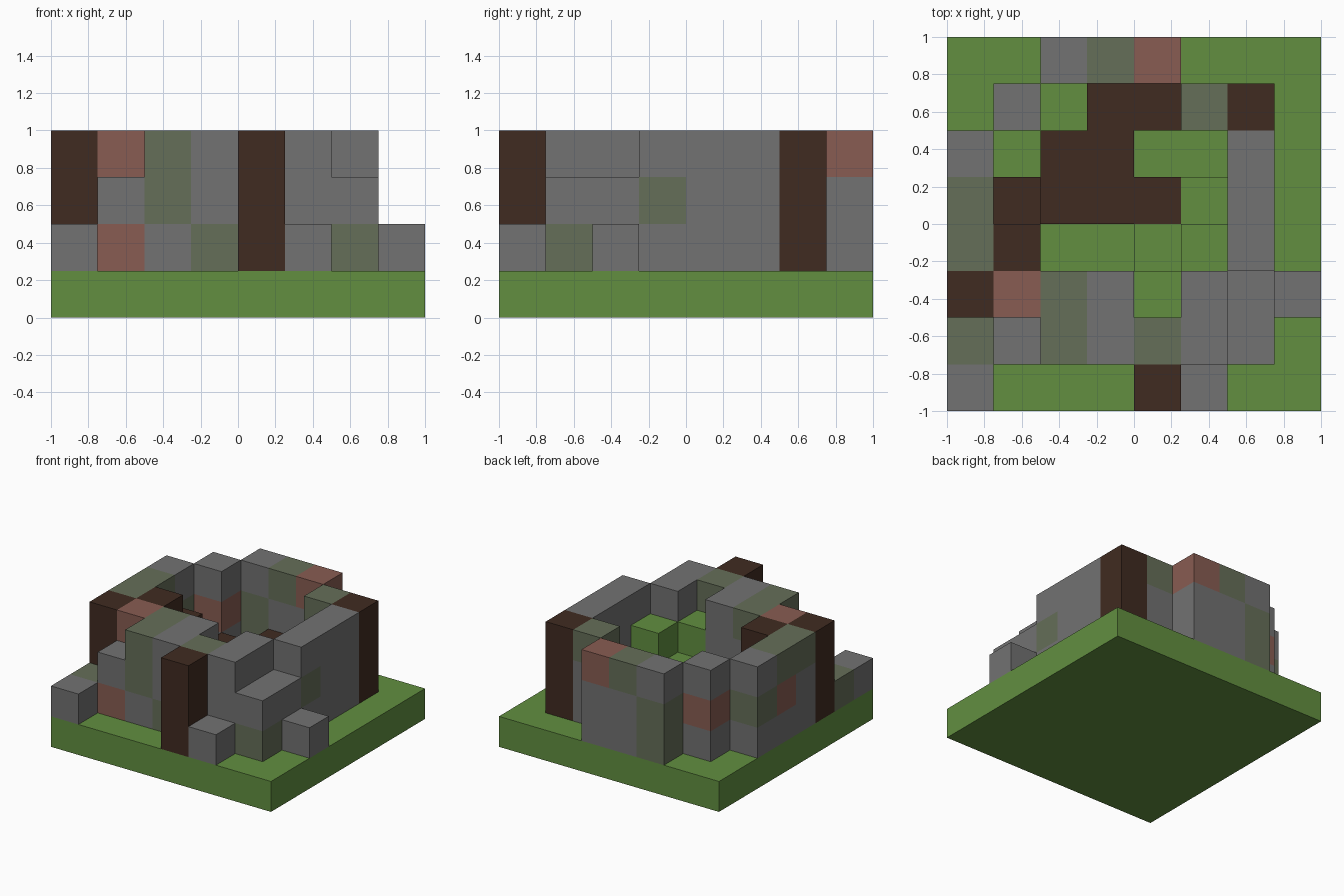
import bpy
import bmesh
from mathutils import Vector

cube = bpy.data.objects.get("Cube")
if cube:
    bpy.data.objects.remove(cube, do_unlink=True)

CELL = 0.25
SIZE = 8

# Floor plans from the ground up; each plan runs from the back row to the front row
# G grass, S stone, M mossy stone, B brick, D dark wood
PLANS = [
    ["G" * SIZE] * SIZE,
    ["..MSS...",
     ".S.DDSD.",
     "S.DD..S.",
     "SDDDDGS.",
     "SD..GGS.",
     "DSSSGSSS",
     "MBSMMSM.",
     "S...DS.."],
    ["..MSS...",
     ".B...SD.",
     "M.....S.",
     "BD....S.",
     "SD...GM.",
     "DSSSGSS.",
     ".SMSMSS.",
     "....D..."],
    ["..SMB...",
     ".S...MD.",
     "S.....S.",
     "M.....S.",
     "MD....S.",
     "DBMS.S..",
     "..MSMS..",
     "....D..."],
]

# Part name, material name and linear colour of each block type
PARTS = {
    "G": ("grass_ground", "grass green", (0.122, 0.275, 0.051)),
    "S": ("stone_walls", "stone grey", (0.168, 0.168, 0.168)),
    "M": ("mossy_stones", "moss grey", (0.130, 0.156, 0.098)),
    "B": ("brick_blocks", "brick red", (0.246, 0.107, 0.084)),
    "D": ("wood_posts_and_floor", "dark wood", (0.051, 0.024, 0.015)),
}


def block(cell):
    """Block type at a grid cell, or '.' where it is empty."""
    x, y, z = cell
    if 0 <= x < SIZE and 0 <= y < SIZE and 0 <= z < len(PLANS):
        return PLANS[z][SIZE - 1 - y][x]
    return "."


def add_side(bm, cell, axis, sign):
    """Add one outward-facing square side of a block."""
    normal, u = Vector(), Vector()
    normal[axis] = sign
    u[(axis + 1) % 3] = 1
    v = normal.cross(u)
    middle = Vector(cell) + Vector((0.5, 0.5, 0.5)) + normal / 2
    offset = Vector((SIZE / 2, SIZE / 2, 0))
    corners = [middle - u / 2 - v / 2, middle + u / 2 - v / 2,
               middle + u / 2 + v / 2, middle - u / 2 + v / 2]
    bm.faces.new([bm.verts.new((c - offset) * CELL) for c in corners])


def make_material(name, rgb):
    mat = bpy.data.materials.new(name)
    mat.use_nodes = True
    mat.diffuse_color = (*rgb, 1)
    shader = mat.node_tree.nodes["Principled BSDF"]
    shader.inputs["Base Color"].default_value = (*rgb, 1)
    shader.inputs["Roughness"].default_value = 0.9
    return mat


cells = [(x, y, z) for z in range(len(PLANS)) for y in range(SIZE) for x in range(SIZE)]

# One object per block type, keeping only the exposed sides
for kind, (part, colour, rgb) in PARTS.items():
    bm = bmesh.new()
    for cell in cells:
        if block(cell) != kind:
            continue
        for axis in range(3):
            for sign in (-1, 1):
                neighbour = list(cell)
                neighbour[axis] += sign
                if block(neighbour) == ".":
                    add_side(bm, cell, axis, sign)
    bmesh.ops.remove_doubles(bm, verts=bm.verts, dist=0.001)
    bmesh.ops.dissolve_limit(bm, angle_limit=0.01, verts=bm.verts, edges=bm.edges)
    mesh = bpy.data.meshes.new(part)
    bm.to_mesh(mesh)
    bm.free()
    mesh.materials.append(make_material(colour, rgb))
    bpy.context.collection.objects.link(bpy.data.objects.new(part, mesh))
